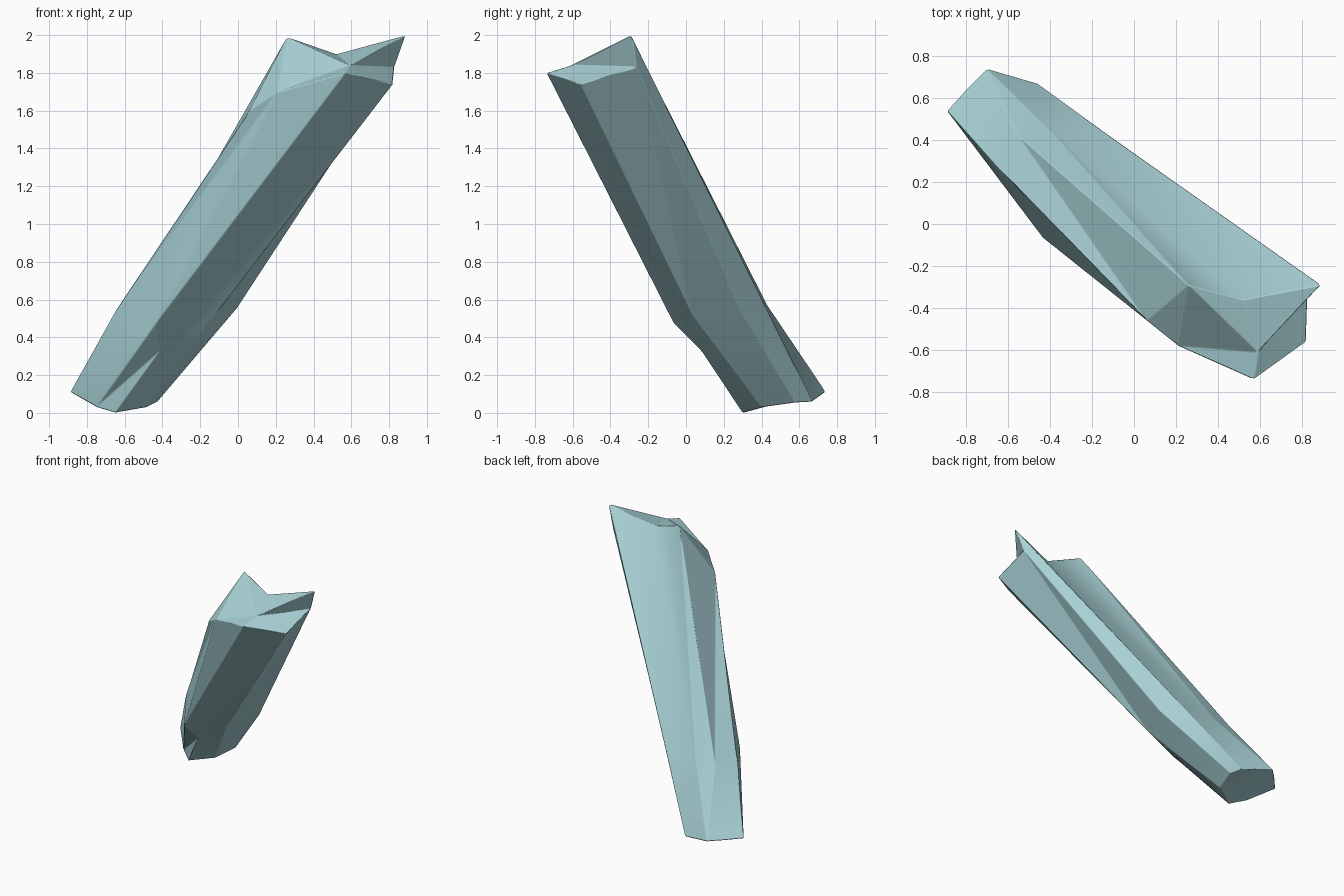
import bpy, bmesh, math

if "Cube" in bpy.data.objects:
    bpy.data.objects.remove(bpy.data.objects["Cube"])

# Ridges of the leaning crystal: (foot, bend, tip) for each, in order around it
ridges = [
    ((-0.89, 0.54, 0.11), (-0.65, 0.27, 0.54), (0.06, -0.46, 1.60)),   # left
    ((-0.80, 0.64, 0.11), (-0.55, 0.42, 0.57), (0.26, -0.29, 1.99)),   # upper left
    ((-0.70, 0.74, 0.11), (-0.38, 0.43, 0.57), (0.52, -0.36, 1.90)),   # top groove
    ((-0.46, 0.67, 0.06), (-0.11, 0.417, 0.57), (0.89, -0.29, 2.00)),  # upper right
    ((-0.43, 0.58, 0.055), (0.00, 0.28, 0.56), (0.83, -0.26, 1.83)),   # right
    ((-0.48, 0.40, 0.03), (-0.12, 0.03, 0.52), (0.82, -0.56, 1.74)),   # lower right
    ((-0.65, 0.30, 0.00), (-0.41, 0.08, 0.33), (0.57, -0.74, 1.80)),   # underside
    ((-0.75, 0.38, 0.03), (-0.43, -0.07, 0.48), (0.21, -0.58, 1.70)),  # lower left
]

bm = bmesh.new()
rows = [[bm.verts.new(p) for p in r] for r in ridges]
tip_centre = bm.verts.new((0.59, -0.61, 1.84))
foot_centre = bm.verts.new((-0.64, 0.52, 0.06))
left, upper_left, lower_left = rows[0], rows[1], rows[7]

# Side facets, split along their creases, and the foot
for i, a in enumerate(rows):
    b = rows[(i + 1) % len(rows)]
    for k in range(2):
        bm.faces.new((a[k], a[k + 1], b[k]))
        bm.faces.new((a[k + 1], b[k + 1], b[k]))
    bm.faces.new((a[0], b[0], foot_centre))

# Broken tip: a fan around the hollow, with the left corner chipped off
fan = rows[1:]
for i, a in enumerate(fan):
    bm.faces.new((a[2], tip_centre, fan[(i + 1) % len(fan)][2]))
bm.faces.new((left[2], upper_left[2], lower_left[2]))
bmesh.ops.recalc_face_normals(bm, faces=bm.faces)

mesh = bpy.data.meshes.new("crystal_shard")
bm.to_mesh(mesh)
bm.free()
shard = bpy.data.objects.new("crystal_shard", mesh)
bpy.context.collection.objects.link(shard)

# Pale teal surface
mat = bpy.data.materials.new("pale_teal")
mat.diffuse_color = (0.40, 0.65, 0.68, 1)
mat.use_nodes = True
mat.node_tree.nodes["Principled BSDF"].inputs["Base Color"].default_value = mat.diffuse_color
mesh.materials.append(mat)

# Narrow worn edges on the sharp ridges, soft shading elsewhere
mesh.polygons.foreach_set("use_smooth", [True] * len(mesh.polygons))
bevel = shard.modifiers.new("worn_edges", 'BEVEL')
bevel.width = 0.006
bevel.segments = 1
bevel.limit_method = 'ANGLE'
bevel.angle_limit = math.radians(22)
bevel.harden_normals = True
